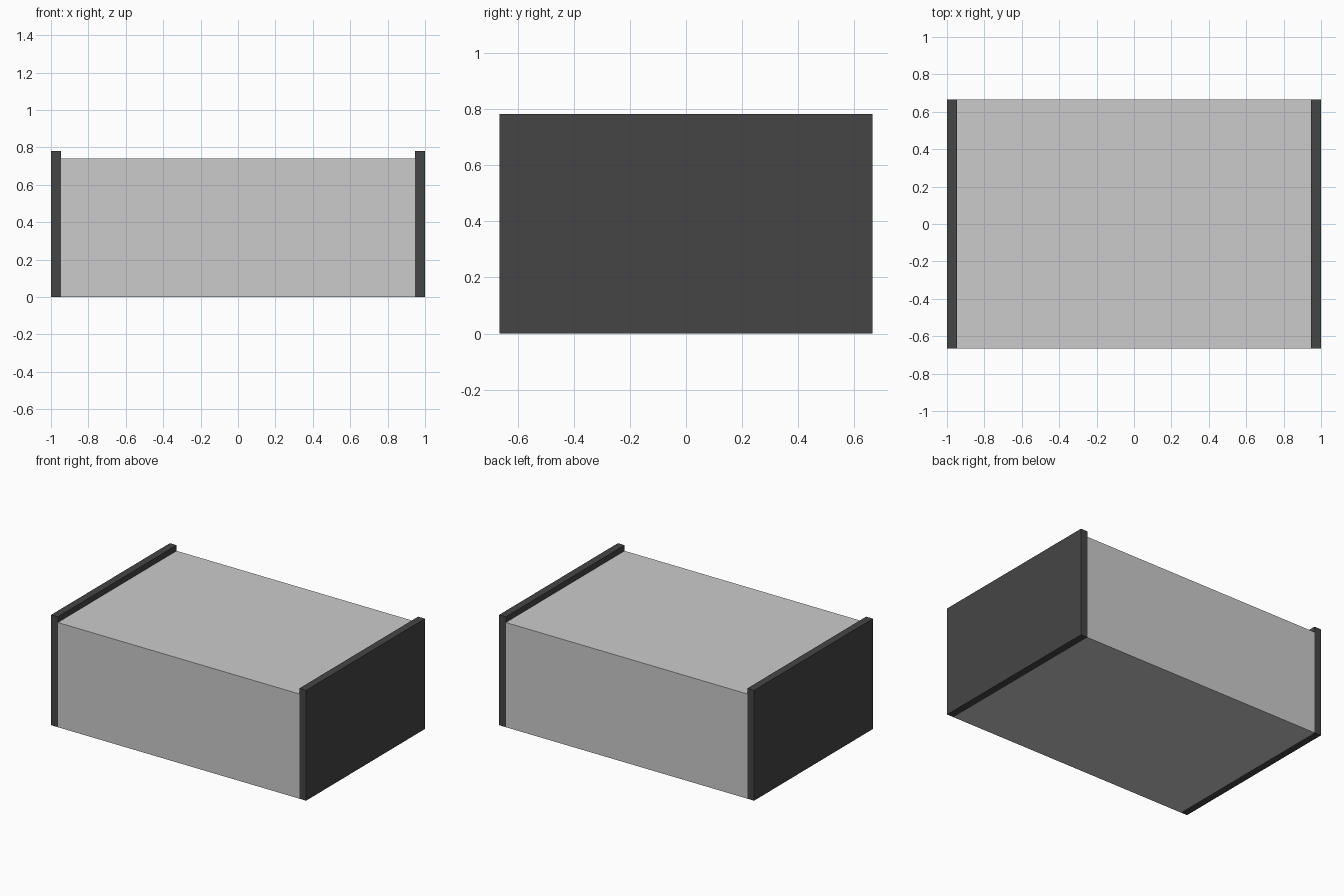
import bpy

if "Cube" in bpy.data.objects:
    bpy.data.objects.remove(bpy.data.objects["Cube"])

DEPTH = 1.33
PANEL_T = 0.053


def box(name, x0, x1, height):
    """Box standing on the floor, spanning x0..x1 and the full depth."""
    bpy.ops.mesh.primitive_cube_add(size=1, location=((x0 + x1) / 2, 0, height / 2))
    ob = bpy.context.object
    ob.name = name
    ob.scale = (x1 - x0, DEPTH, height)
    bpy.ops.object.transform_apply(location=False, rotation=False, scale=True)
    return ob


# Plain grey main block
inner = 1 - PANEL_T
box("body", -inner, inner, 0.742)

# Dark, slightly taller end panels
dark = bpy.data.materials.new("dark_panel")
dark.diffuse_color = (0.06, 0.06, 0.06, 1)
dark.use_nodes = True
dark.node_tree.nodes["Principled BSDF"].inputs["Base Color"].default_value = dark.diffuse_color
for name, x0, x1 in (("left_end_panel", -1, -inner), ("right_end_panel", inner, 1)):
    box(name, x0, x1, 0.782).data.materials.append(dark)
